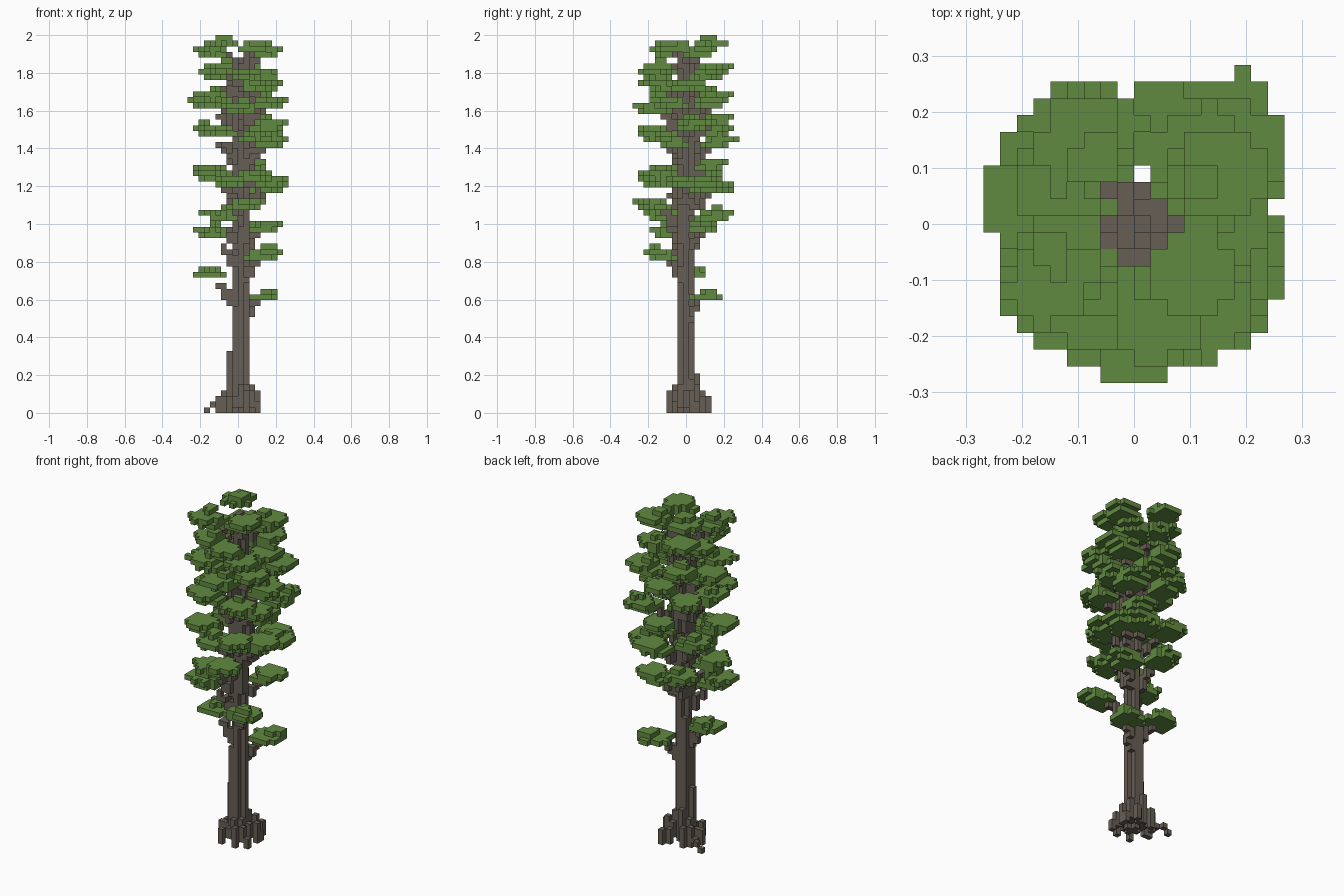
import bpy
import bmesh
import math
import random

random.seed(4)
CELL = 2 / 67
TOP = 66

cube = bpy.data.objects.get("Cube")
if cube:
    bpy.data.objects.remove(cube, do_unlink=True)


def make_material(name, rgb):
    mat = bpy.data.materials.new(name)
    mat.use_nodes = True
    mat.diffuse_color = (*rgb, 1)
    mat.node_tree.nodes["Principled BSDF"].inputs["Base Color"].default_value = (*rgb, 1)
    return mat


def build_blocks(name, cells, solid, mat):
    """Mesh of the outward faces of a set of grid cells."""
    bm = bmesh.new()
    verts = {}

    def vert(p):
        if p not in verts:
            x, y, z = p
            verts[p] = bm.verts.new((x * CELL, (y - 0.5) * CELL, z * CELL))
        return verts[p]

    for cell in sorted(cells):
        for axis in range(3):
            u, v = (axis + 1) % 3, (axis + 2) % 3
            for side in (0, 1):
                near = list(cell)
                near[axis] += 2 * side - 1
                if tuple(near) in solid:
                    continue
                ring = []
                for a, b in ((0, 0), (1, 0), (1, 1), (0, 1)):
                    p = list(cell)
                    p[axis] += side
                    p[u] += a
                    p[v] += b
                    ring.append(vert(tuple(p)))
                bm.faces.new(ring if side else ring[::-1])
    mesh = bpy.data.meshes.new(name)
    bm.to_mesh(mesh)
    bm.free()
    mesh.materials.append(mat)
    obj = bpy.data.objects.new(name, mesh)
    bpy.context.collection.objects.link(obj)
    return obj


def allowed(c):
    x, y, z = c
    return -9 <= x <= 8 and -9 <= y <= 9 and 0 <= z <= TOP and (x, y) != (0, 3)


# Foliage pads: centre x, centre y, bottom layer (in cells)
pads = [
    (4.5, 3.2, 20), (-5.3, 0.8, 24), (4.8, -4.8, 27), (-4.7, -3.3, 31),
    (4.8, 3, 32), (-3, -4.5, 34), (0.8, -6.3, 36), (-2.5, 5.3, 34),
    (3, 6.2, 39), (6, 4, 39), (5.5, -1.5, 40), (3, -5.2, 41),
    (-4.5, 4.5, 41), (-5, -3.5, 42), (-2, -5, 40), (2.5, 4.5, 43),
    (6, 5.5, 47), (6, -2.5, 47), (3.5, -5, 48), (-3.5, -5.3, 49),
    (-5, 0.5, 49), (-3.5, 5, 49), (5.5, 1, 50), (2, 5.5, 51),
    (1, -6.3, 53), (-6, 2, 54), (6, 5, 54), (5.5, -2.5, 54),
    (-2.5, 5.5, 55), (-4, -4, 55), (5, 1.5, 57), (4.5, -4.3, 57),
    (1.5, -5.5, 59), (-4.3, 1.5, 59), (3.8, 4, 59), (-3, -4.5, 60),
    (-1.5, 5, 60), (-5, -2.5, 63), (5, 2.5, 63), (3.2, -2.6, 64),
    (-3.2, 4.6, 65),
]

# Trunk: a plus-shaped stem with corner columns of differing height
trunk = set()
for x, y, low, high in (
    (0, 0, 0, 63), (1, 0, 0, 61), (-1, 0, 0, 60), (0, 1, 0, 61), (0, -1, 0, 62),
    (1, -1, 1, 4), (1, 1, 1, 6), (-1, -1, 1, 19), (-1, 1, 1, 25),
    (-2, 0, 1, 11), (-1, 2, 1, 7), (1, 1, 38, 52), (1, -1, 30, 47),
    (-1, -1, 36, 55), (-1, 1, 42, 50), (2, 0, 40, 49), (0, 2, 42, 56),
):
    trunk.update((x, y, z) for z in range(low, high))

# Roots: arched steps that fall from the stem to separate feet
roots = set()
for dx, dy, reach in (
    (1, 0.2, 3), (-1, 0.1, 4), (-1, 0.55, 6), (1, 0.8, 3), (0.4, 1, 4),
    (-0.5, 1, 3), (-0.7, -1, 3), (0.2, -1, 3), (1, -0.8, 3),
):
    for step in range(1, reach + 1):
        x, y = round(dx * step), round(dy * step)
        foot = step in (3, reach)
        height = max(1, 7 - step - random.randint(0, 2))
        low = 0 if foot else 1
        roots.update((x, y, z) for z in range(low, max(low + 1, height)))
roots = {c for c in roots if allowed(c)} - trunk

# Branches: rise from the stem to the underside of each pad
branches = set()
for cx, cy, k in pads:
    rise = 5 if cx < 0 else 3
    for n in range(3, 26):
        t = n / 38
        x, y = math.floor(0.5 + (cx - 0.5) * t), round(cy * t)
        z = min(k - 1, round(k - rise + rise * t))
        branches.add((x, y, z))
        if t < 0.45:
            branches.add((x, y, z - 1))
branches = {c for c in branches if allowed(c)} - trunk
wood = trunk | roots | branches

# Foliage: ragged discs, the second one shifted sideways, with small tufts on top
foliage = set()
for n, (cx, cy, k) in enumerate(pads):
    reach = math.hypot(cx, cy)
    ox, oy = cx / reach, cy / reach
    if n < 2 or k > TOP - 2:
        layers = [(0, 0, 2.8), (random.uniform(-1, 1), random.uniform(-1, 1), 1.5)]
    else:
        turn = random.choice((-0.8, 0, 0.8))
        layers = [(-0.8 * ox, -0.8 * oy, 2.7),
                  (0.3 * ox - turn * oy, 0.3 * oy + turn * ox, 2.75)]
        if random.random() < 0.6:
            layers.append((random.uniform(-1, 1), random.uniform(-1, 1), 1.1))
    for level, (sx, sy, radius) in enumerate(layers):
        for x in range(-9, 9):
            for y in range(-9, 10):
                gap = math.hypot(x + 0.5 - cx - sx, y - cy - sy)
                near_stem = math.hypot(x, y) < 2.1
                if gap < radius + random.uniform(-0.4, 0.4) and not near_stem:
                    foliage.add((x, y, k + level))
foliage = {c for c in foliage if allowed(c)} - wood

bark = make_material("bark_brown", (0.136, 0.113, 0.089))
leaf = make_material("leaf_green", (0.12, 0.255, 0.051))
solid = wood | foliage
build_blocks("trunk", trunk, solid, bark)
build_blocks("roots", roots, solid, bark)
build_blocks("branches", branches, solid, bark)
build_blocks("foliage", foliage, solid, leaf)
